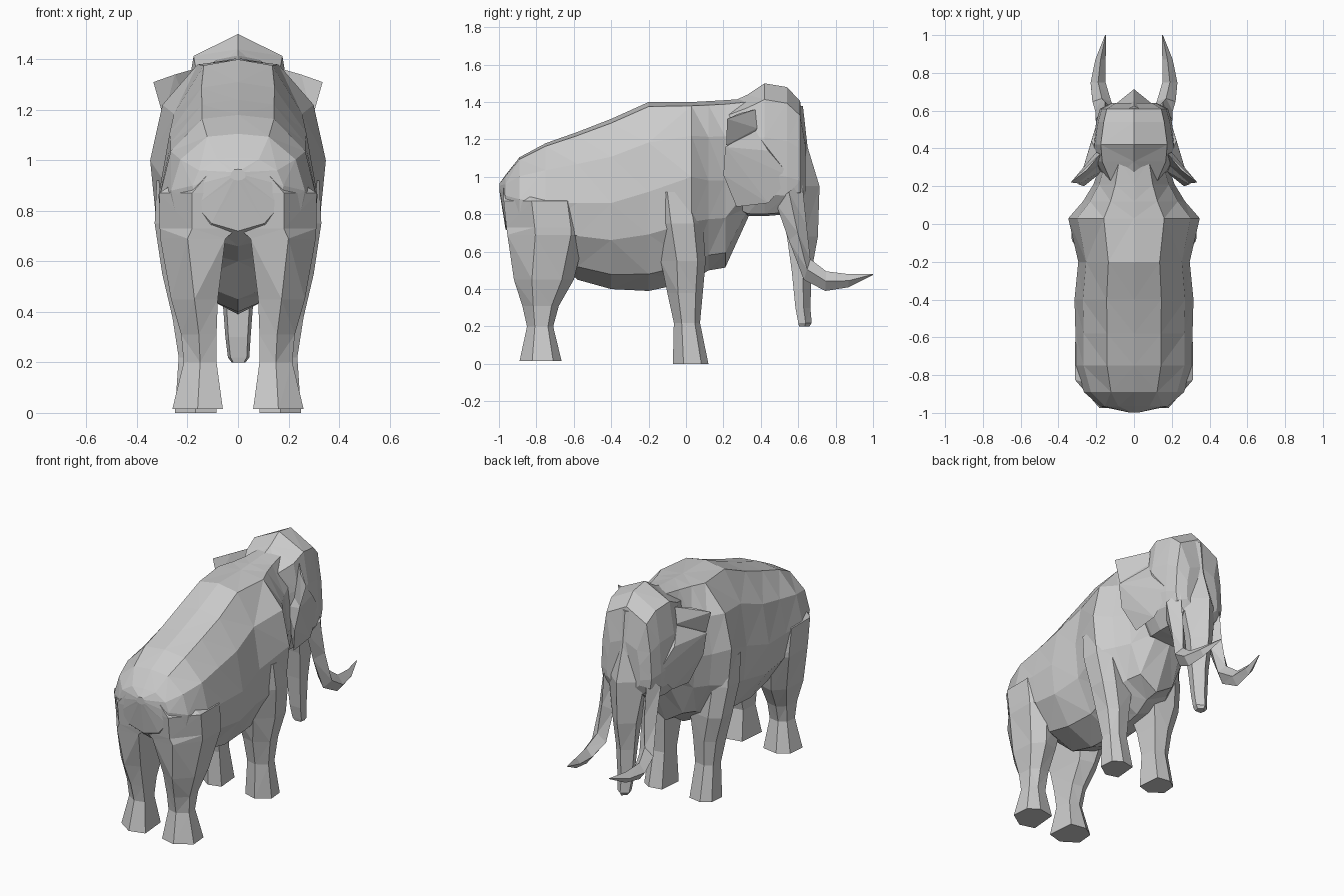
import bpy, bmesh

if "Cube" in bpy.data.objects:
    bpy.data.objects.remove(bpy.data.objects["Cube"])

grey = bpy.data.materials.new("elephant grey")
grey.diffuse_color = (0.6, 0.6, 0.6, 1)
grey.use_nodes = True
grey.node_tree.nodes["Principled BSDF"].inputs["Base Color"].default_value = grey.diffuse_color


def finish(name, bm):
    bmesh.ops.recalc_face_normals(bm, faces=bm.faces)
    bmesh.ops.triangulate(bm, faces=bm.faces, quad_method='SHORT_EDGE')
    me = bpy.data.meshes.new(name)
    bm.to_mesh(me)
    bm.free()
    me.materials.append(grey)
    ob = bpy.data.objects.new(name, me)
    bpy.context.collection.objects.link(ob)
    return ob


def loft(name, rings):
    """Skin a list of closed rings and cap both ends."""
    bm = bmesh.new()
    vs = [[bm.verts.new(p) for p in r] for r in rings]
    n = len(vs[0])
    for a, b in zip(vs, vs[1:]):
        for i in range(n):
            j = (i + 1) % n
            bm.faces.new((a[i], a[j], b[j], b[i]))
    bm.faces.new(vs[0])
    bm.faces.new(vs[-1])
    return finish(name, bm)


def hull(name, pts):
    bm = bmesh.new()
    for p in pts:
        bm.verts.new(p)
    bmesh.ops.convex_hull(bm, input=bm.verts)
    return finish(name, bm)


def cross_section(y, top, wide, bot, w, fracs):
    """Upright symmetric ring; fracs are (width, height) pairs, height 1 top, 0 widest, -1 bottom."""
    half = [(fx * w, y, wide + fz * ((top - wide) if fz > 0 else (wide - bot))) for fx, fz in fracs]
    return half + [(-x, yy, z) for x, yy, z in half[-2:0:-1]]


def level_ring(z, x0, x1, y0, y1, outline):
    """Level ring whose outline is given as fractions of its box."""
    return [(x0 + u * (x1 - x0), y0 + v * (y1 - y0), z) for u, v in outline]


def mirror(points):
    return [(-x, y, z) for x, y, z in points]


# Torso from rump to neck: y, top, widest height, bottom, half width
barrel = [(0, 1), (.46, .95), (.86, .55), (1, 0), (.93, -.43), (.58, -.83), (0, -1)]
torso = [(-.997, .965, .94, .92, .03), (-.965, 1.01, .90, .72, .18), (-.89, 1.105, .88, .66, .265),
         (-.75, 1.18, .86, .60, .31), (-.58, 1.24, .86, .45, .31), (-.40, 1.31, .86, .40, .315),
         (-.20, 1.40, .92, .39, .295), (.03, 1.40, 1.00, .44, .348), (.12, 1.405, .98, .50, .27),
         (.21, 1.41, .98, .515, .215), (.34, 1.42, 1.05, .80, .17)]
body = loft("torso", [cross_section(*t, barrel) for t in torso])

# Head
skull = [(0, 1), (.8, .82), (.95, .4), (1, 0), (.95, -.5), (.65, -.95), (0, -1)]
head = [(.22, 1.39, 1.05, .85, .15), (.33, 1.44, 1.05, .79, .21), (.42, 1.50, 1.02, .79, .22),
        (.54, 1.48, 1.00, .80, .20), (.61, 1.405, .98, .86, .18), (.64, 1.20, .97, .90, .12)]
parts = [loft("head", [cross_section(*h, skull) for h in head])]

# Trunk with a front ridge: height, x0, x1, y0, y1
ridge = [(.12, 0), (.88, 0), (1, .55), (.5, 1), (0, .55)]
trunk = [(1.38, -.13, .13, .48, .625), (1.16, -.15, .15, .48, .65), (.95, -.13, .13, .48, .714),
         (.68, -.085, .085, .54, .705), (.50, -.065, .065, .565, .672), (.30, -.05, .05, .585, .665),
         (.22, -.04, .045, .60, .672), (.20, -.025, .03, .605, .66)]
parts.append(loft("trunk", [level_ring(*t, ridge) for t in trunk]))

# Legs: height, x0, x1, y0, y1; hoof outline below, squarer thigh outline above
hoof = [(0, .12), (.5, 0), (1, .3), (.95, .8), (.6, 1), (.08, .92)]
thigh = [(0, .02), (.58, 0), (1, .36), (1, .82), (.7, 1), (.08, .92)]
rear = [(.015, .06, .26, -.89, -.665), (.20, .085, .215, -.85, -.71), (.31, .085, .225, -.875, -.68),
        (.45, .08, .265, -.92, -.60), (.69, .05, .308, -.955, -.54), (.73, .004, .31, -.96, -.54),
        (.87, .003, .312, -.975, -.56), (.955, .002, .19, -.975, -.64)]
front = [(0, .085, .25, -.07, .12), (.22, .10, .235, -.065, .075), (.38, .09, .26, -.10, .09),
         (.55, .07, .30, -.135, .105), (.75, .07, .33, -.175, .09), (.92, .09, .322, -.19, .06)]

# Tusks: y and z of upper edge, y and z of lower edge, inner x, outer x
tusk = [(.62, .98, .48, .86, .10, .205), (.645, .74, .55, .66, .10, .205), (.665, .56, .63, .45, .12, .22),
        (.75, .495, .745, .39, .15, .23), (.87, .48, .87, .41, .15, .205), (1.0, .482, 1.0, .476, .147, .153)]
tusk_rings = [[(a, (y0 + y1) / 2, (z0 + z1) / 2), ((a + b) / 2, y0, z0),
               (b, (y0 + y1) / 2, (z0 + z1) / 2), ((a + b) / 2, y1, z1)]
              for y0, z0, y1, z1, a, b in tusk]

# Ears: flared upper tip and broad lower flap
ear_tip = [(.335, .22, 1.31), (.25, .285, 1.34), (.18, .37, 1.36), (.20, .38, 1.26),
           (.295, .215, 1.17), (.17, .32, 1.14)]
ear_flap = [(.295, .21, 1.16), (.265, .20, 1.01), (.21, .27, .84), (.21, .44, .86), (.19, .56, 1.0),
            (.225, .44, 1.14), (.14, .30, 1.1), (.195, .37, 1.25)]

for side, flip in (("right", lambda p: p), ("left", mirror)):
    parts += [loft(side + "_rear_leg", [flip(level_ring(*r, hoof if r[0] < .5 else thigh)) for r in rear]),
              loft(side + "_front_leg", [flip(level_ring(*r, hoof if r[0] < .5 else thigh)) for r in front]),
              loft(side + "_tusk", [flip(r) for r in tusk_rings]),
              hull(side + "_ear_tip", flip(ear_tip)),
              hull(side + "_ear_flap", flip(ear_flap))]

# Weld every part into one skin, keeping the parts as hidden helpers
for part in parts:
    weld = body.modifiers.new("weld " + part.name, 'BOOLEAN')
    weld.operation = 'UNION'
    weld.solver = 'EXACT'
    weld.object = part
    part.hide_render = True
body.name = "elephant_body"
